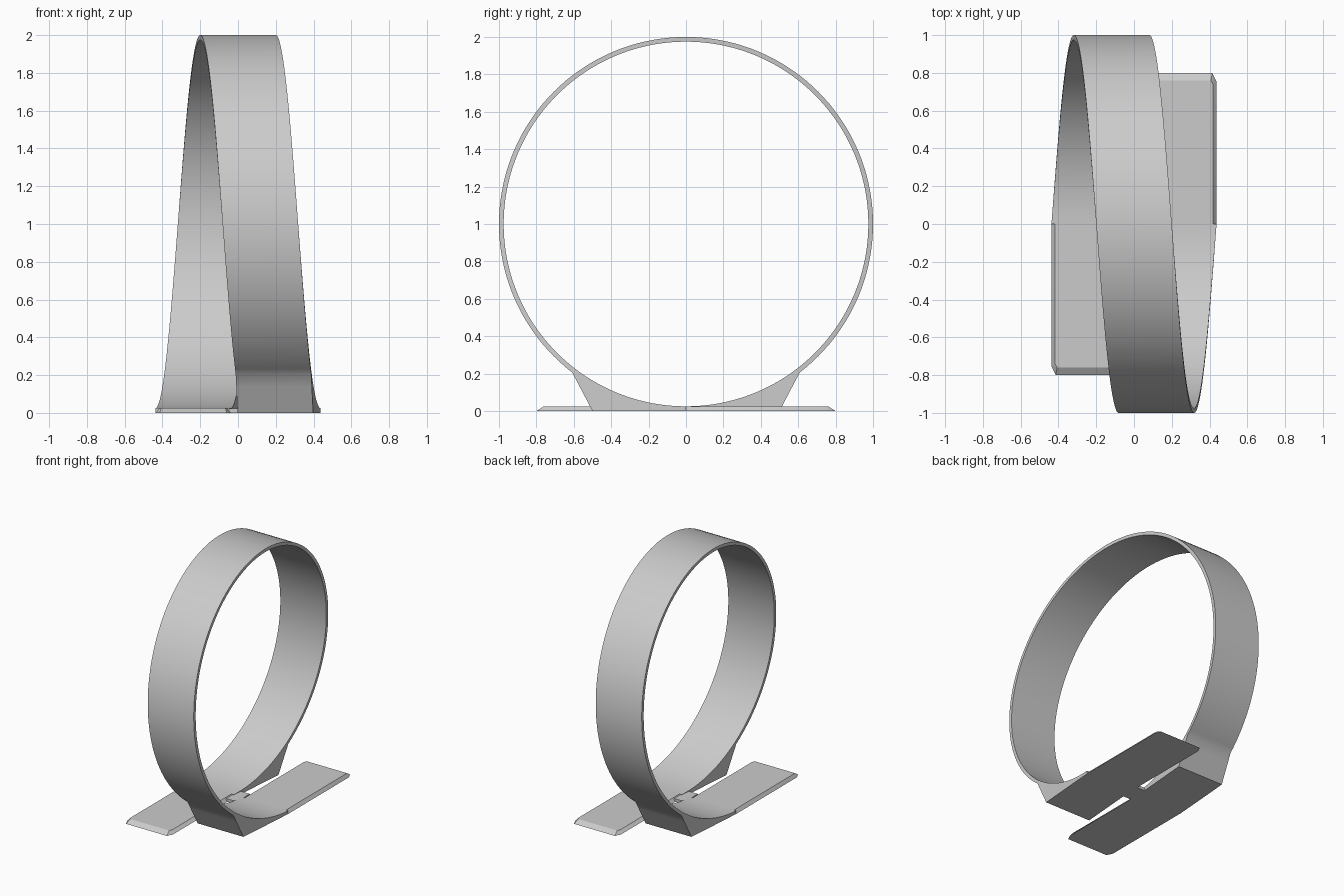
import bpy, bmesh, math

old = bpy.data.objects.get("Cube")
if old:
    bpy.data.objects.remove(old, do_unlink=True)

GREY = (0.6, 0.6, 0.6, 1.0)
mat = bpy.data.materials.new("light grey")
mat.use_nodes = True
mat.diffuse_color = GREY
mat.node_tree.nodes["Principled BSDF"].inputs["Base Color"].default_value = GREY

OUTER, INNER = 1.0, 0.975     # radii of the band
HALF = 0.2                    # half width of the band
SHIFT = 0.237                 # sideways drift from top to bottom
THICK = OUTER - INNER


def finish(name, bm):
    bmesh.ops.recalc_face_normals(bm, faces=bm.faces)
    mesh = bpy.data.meshes.new(name)
    bm.to_mesh(mesh)
    bm.free()
    mesh.materials.append(mat)
    obj = bpy.data.objects.new(name, mesh)
    bpy.context.collection.objects.link(obj)
    bpy.ops.object.select_all(action="DESELECT")
    obj.select_set(True)
    bpy.context.view_layer.objects.active = obj
    bpy.ops.object.shade_smooth_by_angle(angle=math.radians(30))
    return obj


def loft(name, rings):
    """Skin closed rings of points and cap both ends."""
    bm = bmesh.new()
    loops = [[bm.verts.new(p) for p in ring] for ring in rings]
    n = len(loops[0])
    for a, b in zip(loops, loops[1:]):
        for i in range(n):
            j = (i + 1) % n
            bm.faces.new((a[i], a[j], b[j], b[i]))
    bm.faces.new(loops[0])
    bm.faces.new(loops[-1])
    return finish(name, bm)


def band_section(deg):
    """Four corners of the band; near the ground its outside drops to a foot."""
    t = math.radians(deg)
    x = SHIFT * deg / 180
    y_in, z_in = -INNER * math.sin(t), 1 + INNER * math.cos(t)
    y_out, z_out = -OUTER * math.sin(t), 1 + OUTER * math.cos(t)
    if abs(deg) > 142:
        z_out = max(0, (abs(y_out) - 0.5) * 1.9)
    return [(x - HALF, y_in, z_in), (x + HALF, y_in, z_in),
            (x + HALF, y_out, z_out), (x - HALF, y_out, z_out)]


# Spiral loop with its two feet
loft("loop_band", [band_section(i * 2.5) for i in range(-72, 73)])


def outline(side, z, inset, end, clip):
    """Runway outline with clipped corners at its far end."""
    lo, hi = SHIFT - HALF + inset, SHIFT + HALF - inset
    pts = [(lo, 0), (hi, 0), (hi, end - clip), (hi - clip / 2, end),
           (lo + clip / 2, end), (lo, end - clip)]
    return [(side * x, side * y, z) for x, y in pts]


# Entry and exit runways, one a half turn of the other
for side, name in ((1, "back_runway"), (-1, "front_runway")):
    loft(name, [outline(side, 0, 0, 0.8, 0.045),
                outline(side, THICK, 0.02, 0.76, 0.02)])

# Small bridge joining the runways
bridge = SHIFT - HALF + 0.01
loft("centre_bridge", [[(x * bridge, y * 0.08, z) for x, y in
                        ((-1, -1), (1, -1), (1, 1), (-1, 1))]
                       for z in (0, THICK - 0.002)])
